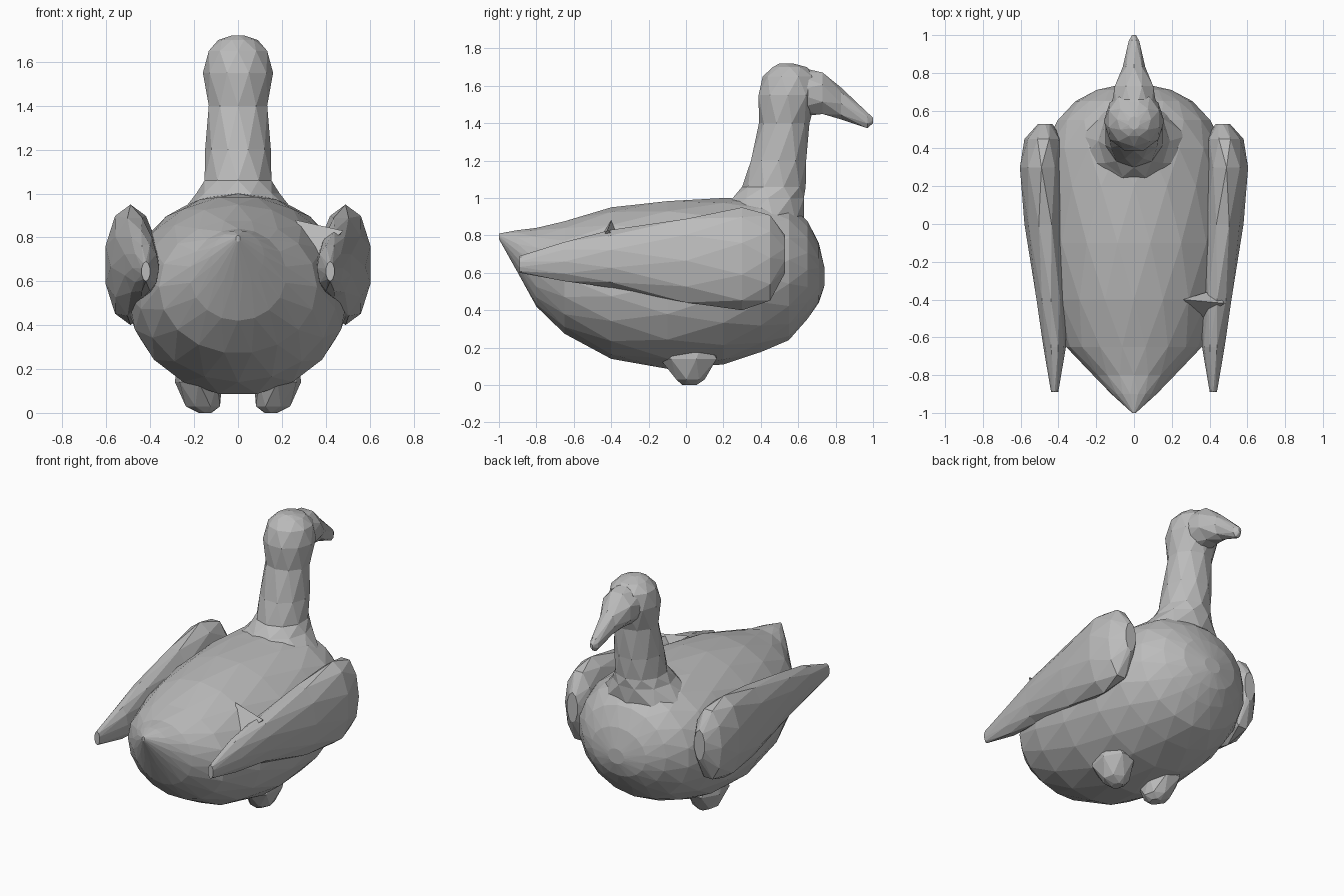
import bpy, bmesh
from math import cos, sin, pi

if "Cube" in bpy.data.objects:
    bpy.data.objects.remove(bpy.data.objects["Cube"])

GREY = (0.5, 0.5, 0.5, 1)
material = bpy.data.materials.new("plain grey")
material.use_nodes = True
material.diffuse_color = GREY
shader = material.node_tree.nodes["Principled BSDF"]
shader.inputs["Base Color"].default_value = GREY


def finish(name, bm):
    """Turn a bmesh into a flat-shaded grey object."""
    bmesh.ops.recalc_face_normals(bm, faces=bm.faces)
    mesh = bpy.data.meshes.new(name)
    bm.to_mesh(mesh)
    bm.free()
    mesh.materials.append(material)
    bpy.context.collection.objects.link(bpy.data.objects.new(name, mesh))


def loft(name, sides, place, rings):
    """Skin oval rings with staggered triangles; each ring is
    (position along, centre across, half width, low, high)."""
    bm = bmesh.new()
    loops = []
    for i, (along, centre, half, low, high) in enumerate(rings):
        loop = []
        for k in range(sides):
            angle = 2 * pi * (k + i % 2 / 2) / sides - pi / 2
            across = centre + half * cos(angle)
            up = (low + high) / 2 + (high - low) / 2 * sin(angle)
            loop.append(bm.verts.new(place(along, across, up)))
        loops.append(loop)
    for i, (near, far) in enumerate(zip(loops, loops[1:])):
        for k in range(sides):
            n = (k + 1) % sides
            bm.faces.new((near[k], near[n], far[n] if i % 2 else far[k]))
            bm.faces.new((far[n], far[k], near[k] if i % 2 else near[n]))
    bm.faces.new(loops[0])
    bm.faces.new(loops[-1])
    finish(name, bm)


def lengthwise(along, across, up):
    return across, along, up


def upright(along, across, up):
    return across, up, along


# Plump body, from the pointed tail to the blunt chest
loft("body", 18, lengthwise, [
    (-1, 0, 0.01, 0.78, 0.81),
    (-0.9, 0, 0.12, 0.6, 0.83),
    (-0.8, 0, 0.22, 0.42, 0.84),
    (-0.65, 0, 0.36, 0.27, 0.88),
    (-0.4, 0, 0.45, 0.14, 0.95),
    (-0.1, 0, 0.5, 0.08, 0.99),
    (0.2, 0, 0.51, 0.11, 1),
    (0.4, 0, 0.48, 0.17, 1),
    (0.55, 0, 0.41, 0.24, 0.97),
    (0.65, 0, 0.31, 0.35, 0.88),
    (0.71, 0, 0.2, 0.44, 0.76),
    (0.74, 0, 0.06, 0.53, 0.63),
])

# Leaning neck that flares into the back, and the rounded head
loft("neck_and_head", 10, upright, [
    (0.88, 0, 0.3, 0.16, 0.63),
    (1, 0, 0.19, 0.24, 0.64),
    (1.06, 0, 0.16, 0.3, 0.64),
    (1.2, 0, 0.15, 0.34, 0.65),
    (1.4, 0, 0.14, 0.39, 0.66),
    (1.55, 0, 0.16, 0.38, 0.71),
    (1.65, 0, 0.14, 0.41, 0.7),
    (1.7, 0, 0.09, 0.46, 0.65),
    (1.72, 0, 0.03, 0.5, 0.57),
])

# Long drooping beak
loft("beak", 8, lengthwise, [
    (0.56, 0, 0.13, 1.43, 1.71),
    (0.73, 0, 0.11, 1.44, 1.68),
    (0.83, 0, 0.06, 1.42, 1.59),
    (0.97, 0, 0.03, 1.37, 1.46),
    (1, 0, 0.01, 1.4, 1.43),
])

# Folded wings tapering to the rear, and stubby feet
for label, side in (("left", 1), ("right", -1)):
    loft(label + "_wing", 10, lengthwise, [
        (along, side * centre, half, low, high) for along, centre, half, low, high in (
            (-0.89, 0.42, 0.02, 0.6, 0.69),
            (-0.65, 0.42, 0.06, 0.55, 0.77),
            (-0.4, 0.44, 0.08, 0.52, 0.83),
            (0, 0.47, 0.11, 0.43, 0.9),
            (0.3, 0.49, 0.12, 0.4, 0.95),
            (0.45, 0.48, 0.1, 0.44, 0.92),
            (0.53, 0.47, 0.04, 0.6, 0.8),
        )])
    loft(label + "_foot", 7, upright, [
        (height, side * centre, half, 0.02 - length, 0.02 + length)
        for height, centre, half, length in (
            (0, 0.15, 0.03, 0.04),
            (0.03, 0.16, 0.08, 0.08),
            (0.14, 0.18, 0.11, 0.16),
            (0.25, 0.18, 0.1, 0.12),
        )])

# Small raised feather on the left wing
bm = bmesh.new()
corners = ((0.26, -0.4, 0.88), (0.48, -0.42, 0.83), (0.36, -0.5, 0.72), (0.42, -0.35, 0.76))
bmesh.ops.convex_hull(bm, input=[bm.verts.new(corner) for corner in corners])
finish("left_wing_feather", bm)
